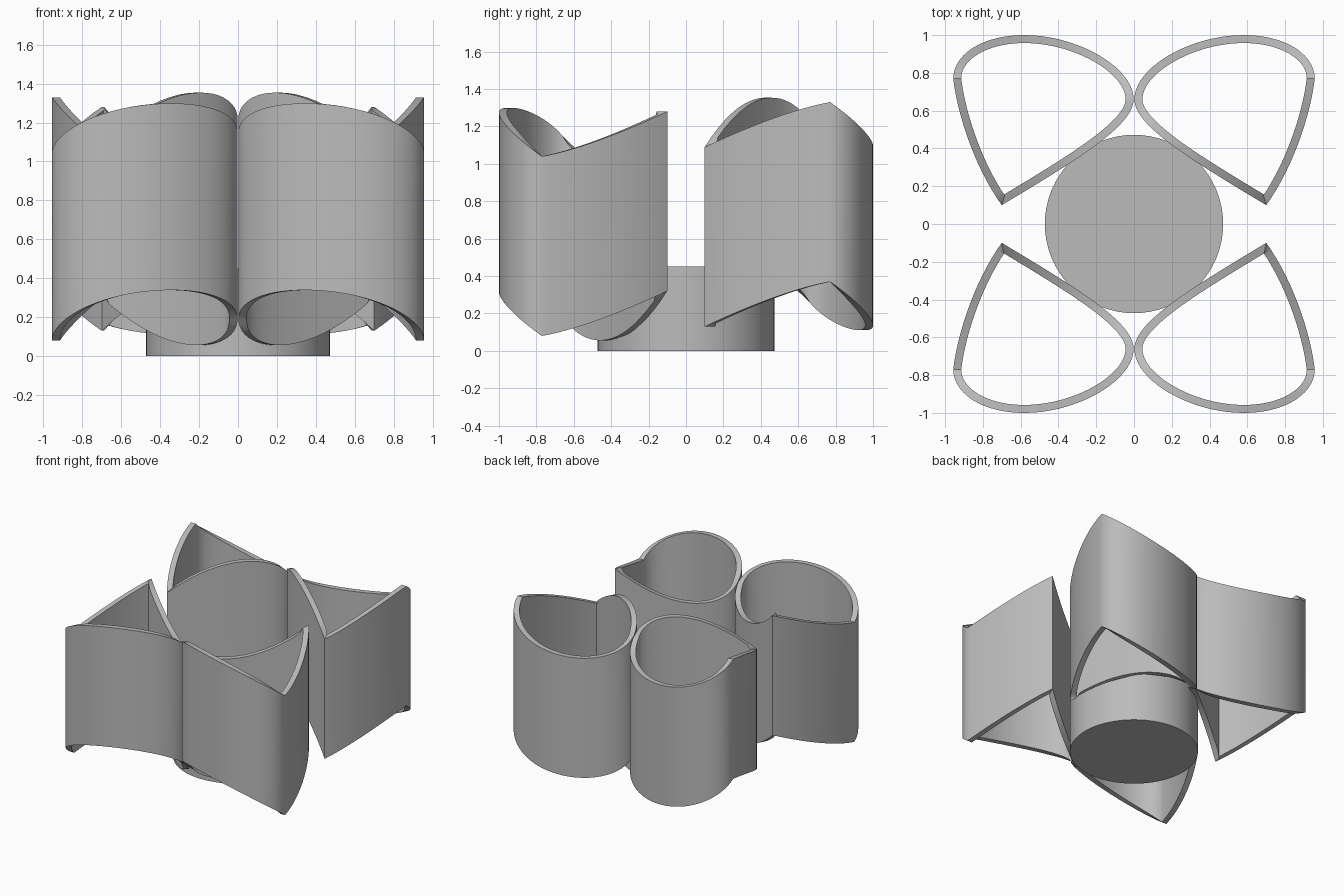
import bpy, bmesh
from mathutils import Vector
from mathutils.geometry import interpolate_bezier

if "Cube" in bpy.data.objects:
    bpy.data.objects.remove(bpy.data.objects["Cube"])

grey = bpy.data.materials.new("plain grey")
grey.use_nodes = True
colour = (0.5, 0.5, 0.5, 1)
grey.diffuse_color = colour
grey.node_tree.nodes["Principled BSDF"].inputs["Base Color"].default_value = colour

HEIGHT = 0.96      # height of each petal wall
FLIP = 1.41        # sum of lowest and highest levels, for turning petals over
WALL = 0.042
STEPS = 20

# Lower outer edge of one petal: corner, front, neck and inner tip
corner, front = (0.957, -0.77, 0.08), (0.58, -1.0, 0.315)
neck, tip = (0.002, -0.66, 0.19), (0.70, -0.10, 0.32)
segments = [
    (corner, (0.955, -0.90, 0.17), (0.80, -1.0, 0.27), front),
    (front, (0.30, -1.0, 0.37), (0.002, -0.83, 0.33), neck),
    (neck, (0.002, -0.52, 0.04), (0.30, -0.34, -0.06), tip),
    (tip, (0.83, -0.28, 0.235), (0.93, -0.55, 0.12), corner),
]
outer = []
for seg in segments:
    outer += interpolate_bezier(*[Vector(p) for p in seg], STEPS + 1)[:-1]


def inset(points, distance):
    """Offset a closed outline inwards in plan, with mitred corners."""
    result = []
    for i, p in enumerate(points):
        a = (p - points[i - 1]).xy.normalized()
        b = (points[(i + 1) % len(points)] - p).xy.normalized()
        na, nb = Vector((a.y, -a.x)), Vector((b.y, -b.x))
        mitre = (na + nb) / (1 + na.dot(nb))
        result.append(p + Vector((mitre.x, mitre.y, 0)) * distance)
    return result


def finish(name, bm):
    bmesh.ops.recalc_face_normals(bm, faces=bm.faces)
    mesh = bpy.data.meshes.new(name)
    bm.to_mesh(mesh)
    bm.free()
    mesh.materials.append(grey)
    obj = bpy.data.objects.new(name, mesh)
    bpy.context.collection.objects.link(obj)
    bpy.ops.object.select_all(action='DESELECT')
    obj.select_set(True)
    bpy.context.view_layer.objects.active = obj
    bpy.ops.object.shade_smooth_by_angle(angle=0.5)


# The outline runs clockwise, so its right-hand side is the inside
inner = inset(outer, WALL)
lift = Vector((0, 0, HEIGHT))
loops = [outer, [p + lift for p in outer], [p + lift for p in inner], inner]


def petal(name, side, back):
    bm = bmesh.new()
    rings = []
    for loop in loops:
        ring = []
        for x, y, z in loop:
            ring.append(bm.verts.new((side * x, -y, FLIP - z) if back else (side * x, y, z)))
        rings.append(ring)
    n = len(outer)
    for k in range(4):
        a, b = rings[k], rings[(k + 1) % 4]
        for i in range(n):
            j = (i + 1) % n
            bm.faces.new((a[i], a[j], b[j], b[i]))
    finish(name, bm)


# Four open petals; the back pair is turned upside down
for side, word in ((1, "left"), (-1, "right")):
    petal("front_" + word + "_petal", side, False)
    petal("back_" + word + "_petal", side, True)

# Round central base
bm = bmesh.new()
bmesh.ops.create_cone(bm, cap_ends=True, segments=64, radius1=0.472, radius2=0.472, depth=0.45)
bmesh.ops.translate(bm, verts=bm.verts, vec=(0, 0, 0.225))
finish("central_base", bm)
